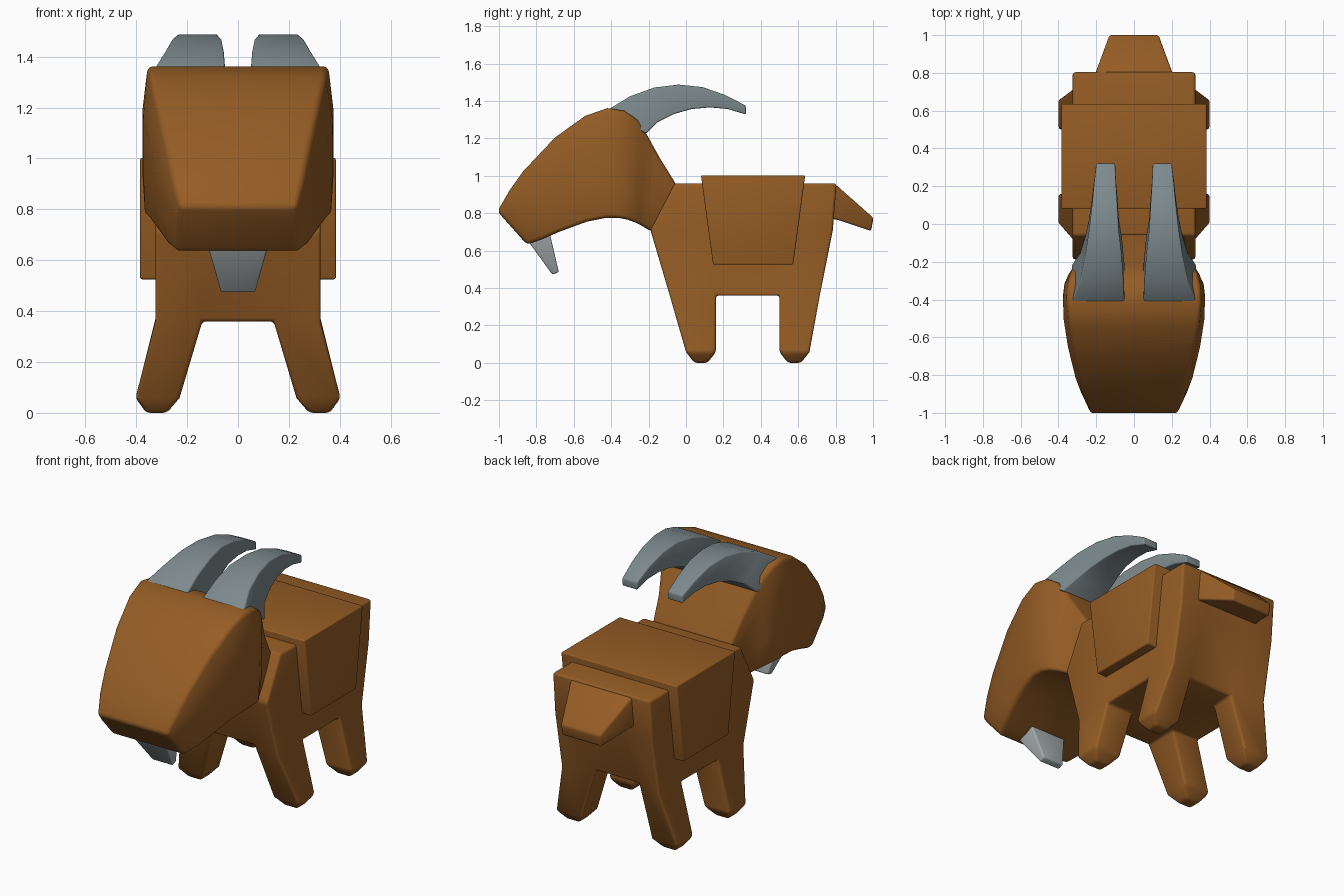
import bpy, bmesh, math

if "Cube" in bpy.data.objects:
    bpy.data.objects.remove(bpy.data.objects["Cube"])


def material(name, rgb):
    m = bpy.data.materials.new(name)
    m.diffuse_color = (*rgb, 1)
    m.use_nodes = True
    m.node_tree.nodes["Principled BSDF"].inputs["Base Color"].default_value = m.diffuse_color
    return m


BROWN = material("brown fur", (0.30, 0.108, 0.018))
GREY = material("horn grey", (0.205, 0.254, 0.27))
PALE = material("beard grey", (0.37, 0.41, 0.415))


def finish(name, bm, mat, bevel, angle=35):
    bmesh.ops.recalc_face_normals(bm, faces=bm.faces)
    me = bpy.data.meshes.new(name)
    bm.to_mesh(me)
    bm.free()
    ob = bpy.data.objects.new(name, me)
    bpy.context.collection.objects.link(ob)
    me.materials.append(mat)
    bpy.ops.object.select_all(action='DESELECT')
    ob.select_set(True)
    bpy.context.view_layer.objects.active = ob
    if bevel:
        mod = ob.modifiers.new("bevel", 'BEVEL')
        mod.width, mod.segments = bevel, 3
        mod.limit_method, mod.angle_limit = 'ANGLE', math.radians(32)
        bpy.ops.object.modifier_apply(modifier=mod.name)
    bpy.ops.object.shade_smooth_by_angle(angle=math.radians(angle))
    return ob


def loft(name, rings, mat, bevel, angle=35):
    """Skin a list of equal-length point rings and cap both ends."""
    bm = bmesh.new()
    vs = [[bm.verts.new(p) for p in r] for r in rings]
    n = len(vs[0])
    for a, b in zip(vs, vs[1:]):
        for i in range(n):
            j = (i + 1) % n
            bm.faces.new((a[i], a[j], b[j], b[i]))
    bm.faces.new(vs[0])
    bm.faces.new(vs[-1])
    return finish(name, bm, mat, bevel, angle)


def quad(top, bottom, xt, xb):
    """Ring across x between two (y, z) points; xt and xb are x ranges."""
    return [(xt[0], *top), (xt[1], *top), (xb[1], *bottom), (xb[0], *bottom)]


# Body with four splayed legs
XS = (-0.325, -0.14, 0.14, 0.325)
ROWS = ((0.36, -0.09, 0.72), (0.71, -0.19, 0.785), (0.96, -0.06, 0.805))
bm = bmesh.new()
V = {}
for k, (z, front, back) in enumerate(ROWS):
    for j in range(4):
        for i, x in enumerate(XS):
            y = (front, 0.16, 0.50, back)[j]
            if k == 0 and i in (1, 2):          # slight hollow between the legs
                y += {0: 0.04, 3: -0.07}.get(j, 0)
            V[i, j, k] = bm.verts.new((x, y, z))


def face(*keys):
    return bm.faces.new([V[k] for k in keys])


legs = []
for a in range(3):
    for b in range(3):
        f = face((a, b, 0), (a, b + 1, 0), (a + 1, b + 1, 0), (a + 1, b, 0))
        if a != 1 and b != 1:
            legs.append((f, 1 if a == 2 else -1, 0.0 if b == 0 else 0.50))
        face((a, b, 2), (a + 1, b, 2), (a + 1, b + 1, 2), (a, b + 1, 2))
    for k in range(2):
        for e in (0, 3):
            face((a, e, k), (a + 1, e, k), (a + 1, e, k + 1), (a, e, k + 1))
            face((e, a, k), (e, a + 1, k), (e, a + 1, k + 1), (e, a, k + 1))
for f, side, y0 in legs:
    # ankle, then pointed hoof: z, inner x, outer x, y start, y end
    for z, xi, xo, ya, yb in ((0.058, 0.23, 0.403, 0.0, 0.16), (0.0, 0.28, 0.36, 0.045, 0.115)):
        cx = sum(v.co.x for v in f.verts) / 4
        cy = sum(v.co.y for v in f.verts) / 4
        new = bmesh.ops.extrude_discrete_faces(bm, faces=[f])["faces"][0]
        for v in new.verts:
            outer = (v.co.x - cx) * side > 0
            v.co = (side * (xo if outer else xi), y0 + (yb if v.co.y > cy else ya), z)
        f = new
finish("body_and_legs", bm, BROWN, 0.015)

# Head and neck: top y, z, bottom y, z, half widths at top, middle, bottom
SECTIONS = (
    (-1.008, 0.81, -0.85, 0.632, 0.23, 0.24, 0.24),
    (-0.945, 0.92, -0.77, 0.66, 0.255, 0.28, 0.275),
    (-0.87, 1.025, -0.68, 0.70, 0.275, 0.31, 0.305),
    (-0.70, 1.205, -0.53, 0.755, 0.315, 0.35, 0.345),
    (-0.54, 1.32, -0.43, 0.775, 0.343, 0.372, 0.365),
    (-0.42, 1.362, -0.36, 0.775, 0.355, 0.376, 0.365),
    (-0.33, 1.348, -0.31, 0.765, 0.352, 0.368, 0.35),
    (-0.26, 1.30, -0.27, 0.75, 0.335, 0.345, 0.325),
    (-0.22, 1.24, -0.245, 0.738, 0.315, 0.32, 0.305),
    (-0.14, 1.095, -0.215, 0.72, 0.28, 0.285, 0.275),
    (-0.05, 0.95, -0.18, 0.70, 0.26, 0.265, 0.255))
rings = []
for yt, zt, yb, zb, wt, wm, wb in SECTIONS:
    ring = []
    for s in (1, -1):
        half = [(s * wt, yt, zt)]
        half.append((s * wm, yt * 0.7 + yb * 0.3, zt * 0.7 + zb * 0.3))
        half.append((s * wm, yt * 0.3 + yb * 0.7, zt * 0.3 + zb * 0.7))
        half.append((s * wb, yb, zb))
        ring += half if s == 1 else half[::-1]
    rings.append(ring)
loft("head_and_neck", rings, BROWN, 0.02, 40)

# Horns: top y, z, bottom y, z, inner and outer x
HORN = (
    (-0.42, 1.352, -0.215, 1.225, 0.05, 0.33),
    (-0.30, 1.425, -0.15, 1.288, 0.056, 0.285),
    (-0.17, 1.472, -0.06, 1.332, 0.065, 0.258),
    (-0.04, 1.488, 0.03, 1.357, 0.08, 0.238),
    (0.09, 1.474, 0.13, 1.366, 0.087, 0.223),
    (0.21, 1.432, 0.225, 1.357, 0.095, 0.212),
    (0.32, 1.375, 0.32, 1.328, 0.10, 0.20))
for s, side in ((1, "right"), (-1, "left")):
    loft(f"{side}_horn", [quad((a, b), (c, d), (s * i, s * o), (s * i, s * o))
                          for a, b, c, d, i, o in HORN], GREY, 0.008)

# Beard
loft("beard", [quad((-0.73, 0.70), (-0.85, 0.66), (-0.12, 0.12), (-0.12, 0.12)),
               quad((-0.68, 0.485), (-0.715, 0.472), (-0.067, 0.067), (-0.067, 0.067))],
     PALE, 0.008)

# Saddle blanket
X = 0.385
loft("saddle_blanket", [quad((0.08, 1.002), (0.637, 1.002), (-X, X), (-X, X)),
                        quad((0.145, 0.525), (0.573, 0.525), (-X, X), (-X, X))],
     BROWN, 0.008)

# Tail
loft("tail", [quad((0.78, 0.955), (0.78, 0.77), (-0.21, 0.21), (-0.21, 0.21)),
              quad((0.81, 0.945), (0.81, 0.765), (-0.20, 0.20), (-0.20, 0.20)),
              quad((1.002, 0.775), (0.99, 0.705), (-0.13, 0.13), (-0.13, 0.13))],
     BROWN, 0.012)
